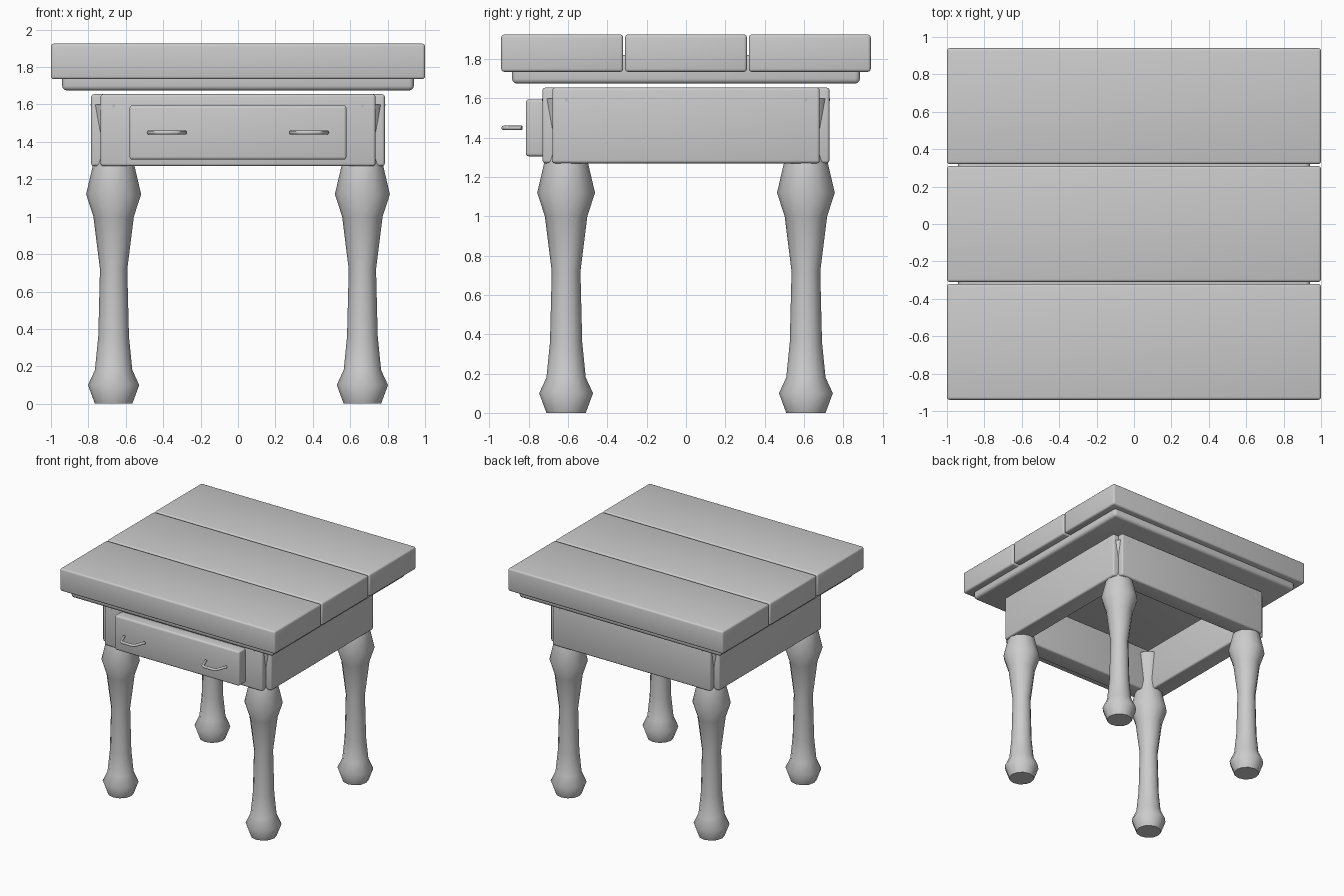
import bpy, bmesh, math

if "Cube" in bpy.data.objects:
    bpy.data.objects.remove(bpy.data.objects["Cube"])


def finish(name, bm, angle=40):
    bmesh.ops.recalc_face_normals(bm, faces=bm.faces)
    me = bpy.data.meshes.new(name)
    bm.to_mesh(me)
    bm.free()
    ob = bpy.data.objects.new(name, me)
    bpy.context.collection.objects.link(ob)
    bpy.ops.object.select_all(action='DESELECT')
    ob.select_set(True)
    bpy.context.view_layer.objects.active = ob
    bpy.ops.object.shade_smooth_by_angle(angle=math.radians(angle))
    return ob


def box(name, x, y, z, bevel=0.015):
    """Rounded box from (min, max) ranges."""
    bm = bmesh.new()
    bmesh.ops.create_cube(bm, size=1)
    for v in bm.verts:
        for i, (lo, hi) in enumerate((x, y, z)):
            v.co[i] = hi if v.co[i] > 0 else lo
    bmesh.ops.bevel(bm, geom=bm.edges[:], offset=bevel, segments=3,
                    profile=0.5, affect='EDGES')
    return finish(name, bm)


def lathe(name, cx, cy, profile, sides=12):
    """Turned solid from (radius, height) pairs."""
    bm = bmesh.new()
    rings = []
    for r, z in profile:
        rings.append([bm.verts.new((cx + r * math.cos(2 * math.pi * i / sides),
                                    cy + r * math.sin(2 * math.pi * i / sides), z))
                      for i in range(sides)])
    for a, b in zip(rings, rings[1:]):
        for i in range(sides):
            j = (i + 1) % sides
            bm.faces.new((a[i], a[j], b[j], b[i]))
    bm.faces.new(rings[0])
    bm.faces.new(rings[-1])
    return finish(name, bm, 50)


# Table top: three planks over a support panel
for name, y in (("front_plank", (-0.94, -0.32)), ("middle_plank", (-0.31, 0.31)),
                ("back_plank", (0.32, 0.94))):
    box(name, (-1, 1), y, (1.735, 1.925))
box("support_panel", (-0.94, 0.94), (-0.885, 0.885), (1.675, 1.82), 0.025)

# Thick apron boards
for name, s in (("front", -1), ("back", 1)):
    box(name + "_apron", (-0.735, 0.735), sorted((s * 0.575, s * 0.73)), (1.27, 1.655))
for name, s in (("left", -1), ("right", 1)):
    box(name + "_apron", sorted((s * 0.63, s * 0.785)), (-0.68, 0.68), (1.27, 1.655))

# Turned legs, flared at the top inside the apron corners
leg = [(0.10, 0), (0.137, 0.10), (0.10, 0.18), (0.082, 0.36), (0.073, 0.72),
       (0.108, 1.0), (0.147, 1.12), (0.112, 1.27), (0.091, 1.36), (0.123, 1.6)]
for yn, sy in (("front", -1), ("back", 1)):
    for xn, sx in (("left", -1), ("right", 1)):
        lathe(f"{yn}_{xn}_leg", sx * 0.665, sy * 0.61, leg)

# Drawer front
box("drawer_front", (-0.58, 0.58), (-0.815, -0.70), (1.305, 1.595))

# Bent rod handles with splayed ends
for name, cx in (("left_handle", -0.38), ("right_handle", 0.38)):
    cu = bpy.data.curves.new(name, 'CURVE')
    cu.dimensions = '3D'
    cu.bevel_depth = 0.011
    cu.bevel_resolution = 2
    cu.use_fill_caps = True
    sp = cu.splines.new('POLY')
    path = [(-0.096, -0.835), (-0.065, -0.915), (-0.05, -0.929),
            (0.05, -0.929), (0.065, -0.915), (0.096, -0.835)]
    sp.points.add(len(path) - 1)
    for p, (x, y) in zip(sp.points, path):
        p.co = (cx + x, y, 1.45, 1)
    ob = bpy.data.objects.new(name, cu)
    bpy.context.collection.objects.link(ob)
